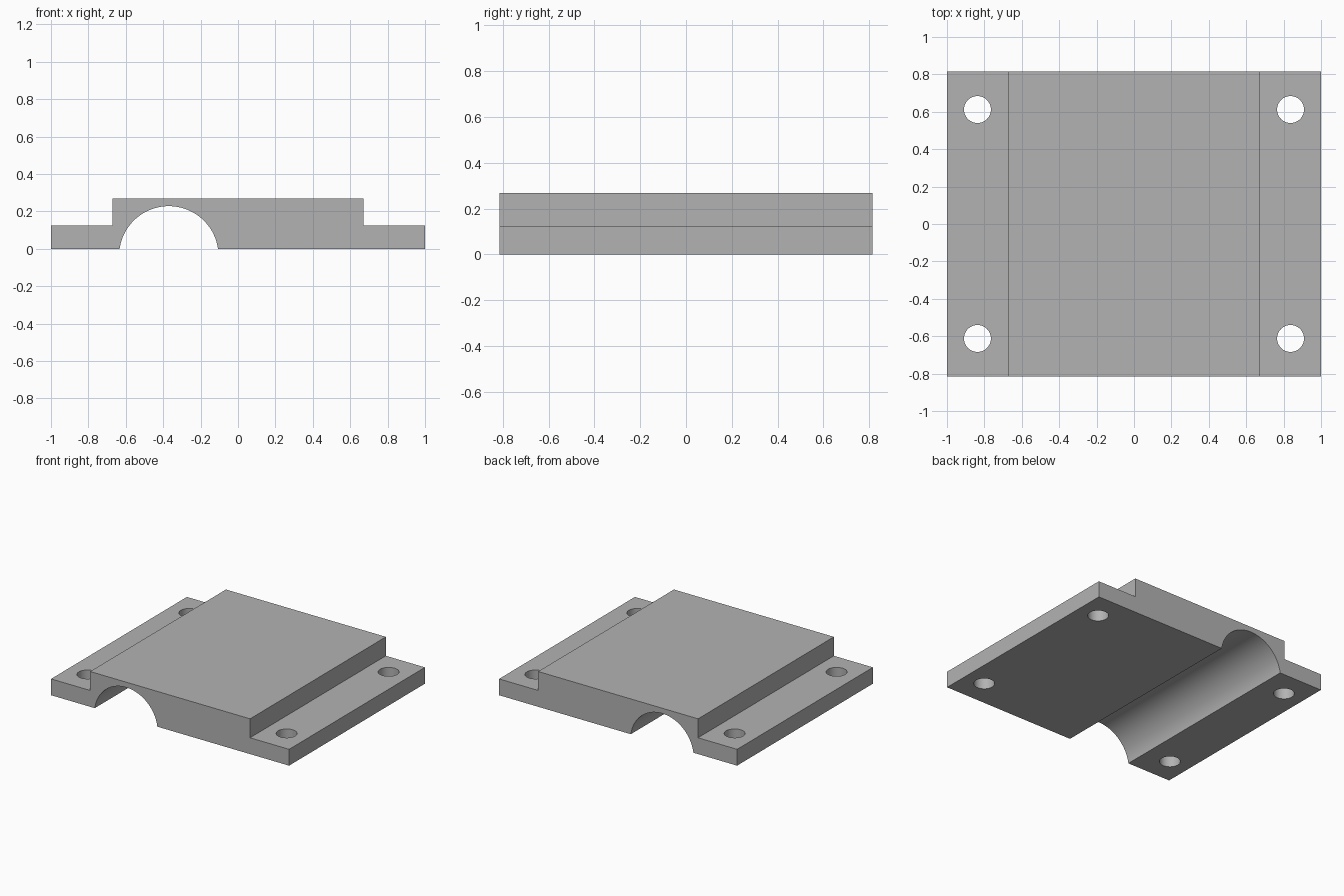
import bpy
import bmesh
import math

cube = bpy.data.objects.get("Cube")
if cube:
    bpy.data.objects.remove(cube, do_unlink=True)

HALF_Y = 0.815
STEP_X, FLANGE_Z, TOP_Z = 0.672, 0.124, 0.268
ARCH_X, ARCH_HALF, ARCH_TOP = -0.37, 0.263, 0.228
HOLE_X, HOLE_Y, HOLE_R = 0.837, 0.612, 0.072

grey = bpy.data.materials.new("plain grey")
grey.use_nodes = True
colour = (0.45, 0.45, 0.45, 1)
grey.diffuse_color = colour
grey.node_tree.nodes["Principled BSDF"].inputs["Base Color"].default_value = colour


def arch_points(count=48):
    """Circular arc from the right foot of the channel to its left foot."""
    radius = (ARCH_HALF ** 2 + ARCH_TOP ** 2) / (2 * ARCH_TOP)
    centre_z = ARCH_TOP - radius
    start = math.atan2(-centre_z, ARCH_HALF)
    for i in range(count + 1):
        a = start + (math.pi - 2 * start) * i / count
        yield ARCH_X + radius * math.cos(a), centre_z + radius * math.sin(a)


# Stepped profile with the channel cut in its underside
profile = [(-1, 0), (-1, FLANGE_Z), (-STEP_X, FLANGE_Z), (-STEP_X, TOP_Z),
           (STEP_X, TOP_Z), (STEP_X, FLANGE_Z), (1, FLANGE_Z), (1, 0)]
profile += list(arch_points())

bm = bmesh.new()
face = bm.faces.new([bm.verts.new((x, -HALF_Y, z)) for x, z in profile])
ext = bmesh.ops.extrude_face_region(bm, geom=[face], use_keep_orig=True)
moved = [g for g in ext["geom"] if isinstance(g, bmesh.types.BMVert)]
bmesh.ops.translate(bm, verts=moved, vec=(0, 2 * HALF_Y, 0))
bmesh.ops.recalc_face_normals(bm, faces=bm.faces)
mesh = bpy.data.meshes.new("clamp_plate")
bm.to_mesh(mesh)
bm.free()
mesh.materials.append(grey)
plate = bpy.data.objects.new("clamp_plate", mesh)
bpy.context.collection.objects.link(plate)
bpy.context.view_layer.objects.active = plate

# Four bolt holes through the flanges
for sx in (-1, 1):
    for sy in (-1, 1):
        bpy.ops.mesh.primitive_cylinder_add(
            vertices=48, radius=HOLE_R, depth=1,
            location=(sx * HOLE_X, sy * HOLE_Y, 0))
        cutter = bpy.context.object
        cutter.name = "hole_cutter"
        cutter.hide_render = True
        cutter.data.materials.append(grey)
        cut = plate.modifiers.new("bolt_hole", "BOOLEAN")
        cut.operation = "DIFFERENCE"
        cut.solver = "EXACT"
        cut.object = cutter
        bpy.context.view_layer.objects.active = plate
        bpy.ops.object.modifier_apply(modifier=cut.name)
        bpy.data.objects.remove(cutter, do_unlink=True)

# Smooth the curved walls, keep the edges crisp
bpy.ops.object.select_all(action="DESELECT")
plate.select_set(True)
bpy.context.view_layer.objects.active = plate
bpy.ops.object.shade_smooth_by_angle(angle=math.radians(30))
